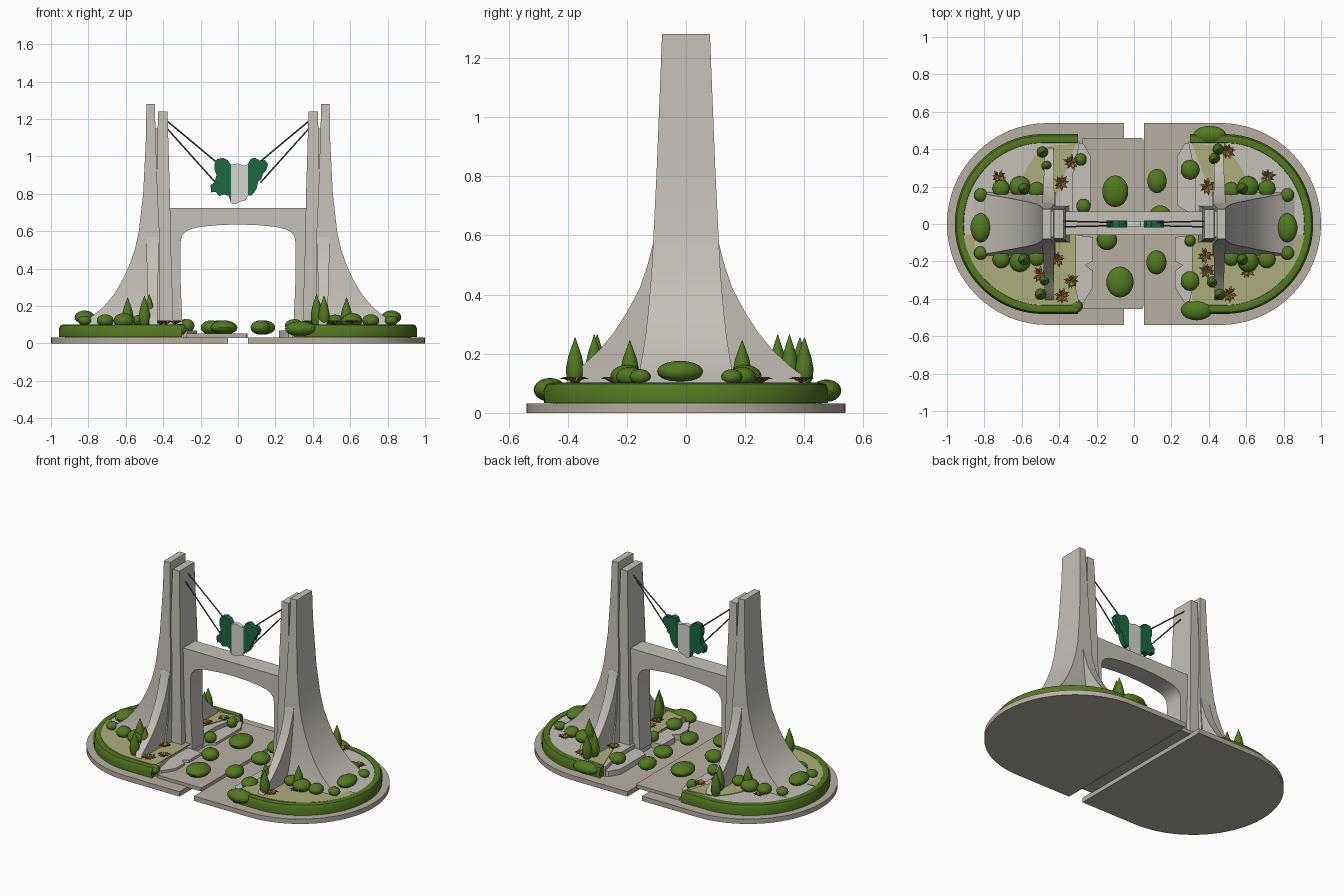
import bpy, bmesh, math, random
from mathutils import Matrix, Vector

if "Cube" in bpy.data.objects:
    bpy.data.objects.remove(bpy.data.objects["Cube"])
random.seed(4)


def mat(name, r, g, b):
    m = bpy.data.materials.new(name)
    m.diffuse_color = (r, g, b, 1)
    m.use_nodes = True
    m.node_tree.nodes["Principled BSDF"].inputs["Base Color"].default_value = m.diffuse_color
    return m


CONCRETE = mat("pale concrete", .56, .53, .48)
PAVING = mat("warm paving", .47, .43, .37)
LEAF = mat("hedge green", .085, .19, .015)
GRASS = mat("pale grass", .42, .42, .20)
FLAG = mat("panel green", .012, .14, .055)
WHITE = mat("panel white", .66, .66, .63)
STEEL = mat("cable grey", .09, .09, .09)
ORANGE = mat("orange leaf", .36, .18, .025)
BROWN = mat("brown leaf", .18, .075, .018)


def finish(name, bm, *mats):
    bmesh.ops.recalc_face_normals(bm, faces=bm.faces[:])
    me = bpy.data.meshes.new(name)
    bm.to_mesh(me)
    bm.free()
    ob = bpy.data.objects.new(name, me)
    for m in mats:
        me.materials.append(m)
    bpy.context.collection.objects.link(ob)
    return ob


def loft(name, rings, m, bm=None):
    """Skin a list of point rings and cap both ends."""
    own = bm is None
    bm = bm or bmesh.new()
    vs = [[bm.verts.new(p) for p in r] for r in rings]
    n = len(vs[0])
    for a, b in zip(vs, vs[1:]):
        for i in range(n):
            bm.faces.new((a[i], a[(i + 1) % n], b[(i + 1) % n], b[i]))
    bm.faces.new(vs[0])
    bm.faces.new(vs[-1])
    return finish(name, bm, m) if own else None


def rect_loft(name, rows, s, m):
    """Rows of (z, x0, x1, half y); s mirrors to the left or right."""
    loft(name, [[(s * a, -h, z), (s * b, -h, z), (s * b, h, z), (s * a, h, z)]
                for z, a, b, h in rows], m)


def slab(name, pts, z0, z1, m):
    loft(name, [[(x, y, z) for x, y in pts] for z in (z0, z1)], m)


def wall(name, pts, y0, y1, m):
    return loft(name, [[(x, y, z) for x, z in pts] for y in (y0, y1)], m)


def end_arc(s, cx, a, b, n=32, lo=-90, hi=90):
    out = []
    for i in range(n + 1):
        t = math.radians(lo + (hi - lo) * i / n)
        out.append((s * (cx + a * math.cos(t)), b * math.sin(t)))
    return out


# central paving slab bridging the gap
slab("central_paving", [(-.275, -.455), (.045, -.455), (.05, -.44), (.05, .45),
                        (.04, .46), (-.275, .46)], .028, .052, PAVING)

for s, side in ((-1, "left"), (1, "right")):
    # base plate, planter bed, inner kerb
    slab(side + "_base_plate", [(s * .053, -.54)] + end_arc(s, .46, .54, .54) + [(s * .053, .54)],
         0, .032, PAVING)
    slab(side + "_planter_bed", [(s * .29, -.44)] + end_arc(s, .485, .44, .44)
         + [(s * .29, .44), (s * .33, .25), (s * .33, -.25)], .03, .095, CONCRETE)
    slab(side + "_kerb", [(s * x, y) for x, y in (
        (.36, -.45), (.27, -.42), (.22, -.34), (.22, -.25), (.26, -.22), (.22, -.2), (.22, -.07),
        (.3, -.06), (.3, .06), (.26, .08), (.23, .1), (.23, .36), (.27, .43), (.36, .45))],
        .03, .068, CONCRETE)
    # lawn patches in front of and behind the tower
    slab(side + "_front_lawn", [(s * .31, -.05)] + [(s * .31, -.43)]
         + end_arc(s, .485, .43, .43, 20, -90, -8), .094, .099, GRASS)
    slab(side + "_back_lawn", [(s * .31, .43)] + end_arc(s, .4, .24, .43, 16, 75, 10)
         + [(s * .45, .05)], .094, .099, GRASS)
    # border hedge swept round the planter
    path = [(s * .3, -.453)] + end_arc(s, .485, .445, .453, 40) + [(s * .3, .453)]
    rings = []
    for i, p in enumerate(path):
        a, b = path[max(i - 1, 0)], path[min(i + 1, len(path) - 1)]
        t = Vector((b[0] - a[0], b[1] - a[1])).normalized()
        rings.append([(p[0] - t.y * o, p[1] + t.x * o, z) for o, z in (
            (-.027, .034), (-.028, .078), (-.018, .098), (0, .102),
            (.018, .098), (.028, .078), (.027, .034))])
    loft(side + "_border_hedge", rings, LEAF)

    # tower: sweeping outer buttress, inner slab, core
    rect_loft(side + "_outer_buttress", [
        (1.28, .445, .49, .081), (1.1, .44, .492, .088), (.8, .43, .507, .1), (.6, .42, .53, .11),
        (.5, .42, .552, .115), (.42, .42, .58, .121), (.34, .42, .617, .128), (.26, .42, .664, .137),
        (.19, .42, .724, .148), (.13, .42, .8, .16), (.09, .42, .865, .17)], s, CONCRETE)
    rect_loft(side + "_inner_slab", [
        (1.24, .377, .428, .078), (1.1, .373, .43, .083), (.8, .364, .435, .09),
        (.5, .358, .44, .095), (.09, .345, .45, .1)], s, CONCRETE)
    rect_loft(side + "_tower_core", [(1.15, .4, .47, .07), (.6, .39, .5, .085),
                                     (.09, .37, .5, .09)], s, CONCRETE)
    # flared side fins, narrowing toward the tips
    fin = [(.57, .112), (.5, .13), (.42, .157), (.34, .2), (.27, .245), (.21, .295),
           (.16, .35), (.125, .395), (.09, .41)]
    rect_loft(side + "_side_fins", [(z, .425 + .02 * (h - .11), .49 - .05 * (h - .11), h)
                                    for z, h in fin], s, CONCRETE)
    # suspension cables
    for n, (z0, x1, z1, y) in enumerate(((1.19, .11, .965, .015), (1.15, .12, .86, -.015))):
        a, b = Vector((s * .38, y, z0)), Vector((s * x1, y * .6, z1))
        bm = bmesh.new()
        q = (b - a).to_track_quat('Z', 'Y').to_matrix().to_4x4()
        bmesh.ops.create_cone(bm, segments=8, radius1=.004, radius2=.004, depth=(b - a).length,
                              cap_ends=True, matrix=Matrix.Translation((a + b) / 2) @ q)
        finish("%s_cable_%d" % (side, n + 1), bm, STEEL)

# arch: two legs and a cross beam with a rounded soffit
half = [(0, .636), (.1, .633), (.2, .623), (.25, .612), (.28, .598), (.3, .575), (.308, .54),
        (.306, .3), (.295, .06), (.36, .06), (.365, .725)]
wall("arch_beam_and_legs", half + [(-x, z) for x, z in reversed(half[1:])], -.06, .066, CONCRETE)

# hanging panel: one ragged outline cut into three vertical bands
outline = [(-.125, .96), (-.112, .985), (-.08, .992), (-.055, .98), (-.038, .955), (0, .962),
           (.035, .95), (.053, .957), (.066, .985), (.09, .993), (.115, .978), (.145, .98),
           (.16, .96), (.152, .925), (.135, .91), (.125, .88), (.108, .865), (.1, .83),
           (.085, .805), (.07, .79), (.053, .79), (.04, .765), (.01, .757), (-.012, .745),
           (-.037, .75), (-.05, .79), (-.075, .797), (-.1, .788), (-.12, .81), (-.143, .808),
           (-.147, .845), (-.125, .865), (-.115, .9), (-.125, .93)]
for name, lo, hi, th, m in (("panel_left_band", None, -.037, .018, FLAG),
                            ("panel_middle_band", -.037, .053, .014, WHITE),
                            ("panel_right_band", .053, None, .018, FLAG)):
    bm = bmesh.new()
    loft(None, [[(x, y, z) for x, z in outline] for y in (-th, th)], m, bm)
    for cut, sign in ((lo, -1), (hi, 1)):
        if cut is not None:
            bmesh.ops.bisect_plane(bm, geom=bm.verts[:] + bm.edges[:] + bm.faces[:],
                                   plane_co=(cut, 0, 0), plane_no=(sign, 0, 0), clear_outer=True)
            bmesh.ops.holes_fill(bm, edges=[e for e in bm.edges if e.is_boundary])
    finish(name, bm, m)


def bushes(name, items):
    """Items of (x, y, z, rx, ry, rz) ellipsoids."""
    bm = bmesh.new()
    for x, y, z, rx, ry, rz in items:
        bmesh.ops.create_uvsphere(bm, u_segments=18, v_segments=10, radius=1,
                                  matrix=Matrix.Translation((x, y, z)) @ Matrix.Diagonal((rx, ry, rz, 1)))
    finish(name, bm, LEAF)


bushes("paving_bushes", [(x, y, .085, a, b, .038) for x, y, a, b in (
    (-.1, .175, .07, .085), (-.145, -.085, .055, .055), (-.075, -.31, .073, .083),
    (.123, .23, .052, .065), (.14, .04, .06, .06), (.12, -.205, .054, .065))])
bushes("kerb_bushes", [(x, y, .095, a, a * 1.05, .035) for x, y, a in (
    (.3, .29, .05), (.3, -.305, .05), (.3, -.09, .03), (-.285, .345, .032), (-.27, .095, .038))])
bushes("corner_bushes", [(.405, .475, .075, .088, .05, .038), (.335, -.46, .078, .085, .055, .04),
                         (-.31, -.44, .075, .035, .035, .03)])
row = [(.82, .155, .036), (.71, .19, .046), (.61, .2, .056), (.52, .18, .044)]
bushes("bed_bushes", [(s * x, f * y, .122, r, r, r * .72) for s in (-1, 1) for f in (-1, 1)
                      for x, y, r in row])
bushes("end_bushes", [(s * .82, -.02, .14, .054, .078, .036) for s in (-1, 1)])

# slim conifers
bm = bmesh.new()
for x, y, h in ((-.49, .385, .16), (-.465, .31, .17), (-.475, -.3, .17), (-.5, -.375, .16),
                (.43, .35, .17), (.45, .4, .16), (.42, -.31, .17), (.46, -.375, .16),
                (-.59, .19, .15), (-.59, -.19, .15), (.58, .19, .15), (.58, -.19, .15)):
    loft(None, [[(x + r * math.cos(k * math.pi / 6), y + r * math.sin(k * math.pi / 6), .095 + h * t)
                 for k in range(12)] for t, r in (
        (0, .018), (.15, .029), (.35, .031), (.6, .023), (.82, .011), (1, .001))], None, bm)
finish("conifers", bm, LEAF)

# spiky leaf rosettes in two autumn colours
bm = bmesh.new()
for i, (x, y) in enumerate(((-.72, .25), (-.335, .33), (-.39, .22), (-.41, -.19), (-.5, -.27),
                            (-.335, -.305), (-.385, -.385), (.5, .39), (.395, .2), (.715, .255),
                            (.61, -.25), (.38, -.17), (.51, -.375), (.39, -.25))):
    for k in range(9):
        t = k * math.tau / 9 + random.uniform(-.2, .2)
        d, n = Vector((math.cos(t), math.sin(t), 0)), Vector((-math.sin(t), math.cos(t), 0))
        c, L = Vector((x, y, .1)), random.uniform(.038, .05)
        mid = c + d * L * .6 + Vector((0, 0, .022))
        v = [bm.verts.new(p) for p in (c, mid - n * .008, c + d * L + Vector((0, 0, .015)),
                                       mid + n * .008, mid - Vector((0, 0, .008)))]
        for a, b, e in ((0, 1, 3), (1, 2, 3), (0, 4, 1), (1, 4, 2), (2, 4, 3), (3, 4, 0)):
            bm.faces.new((v[a], v[b], v[e])).material_index = (i + k) % 2
finish("leaf_rosettes", bm, ORANGE, BROWN)

# smooth curved surfaces, keep the corners crisp
bpy.ops.object.select_all(action='SELECT')
bpy.context.view_layer.objects.active = bpy.context.selected_objects[0]
bpy.ops.object.shade_smooth_by_angle(angle=math.radians(35))
